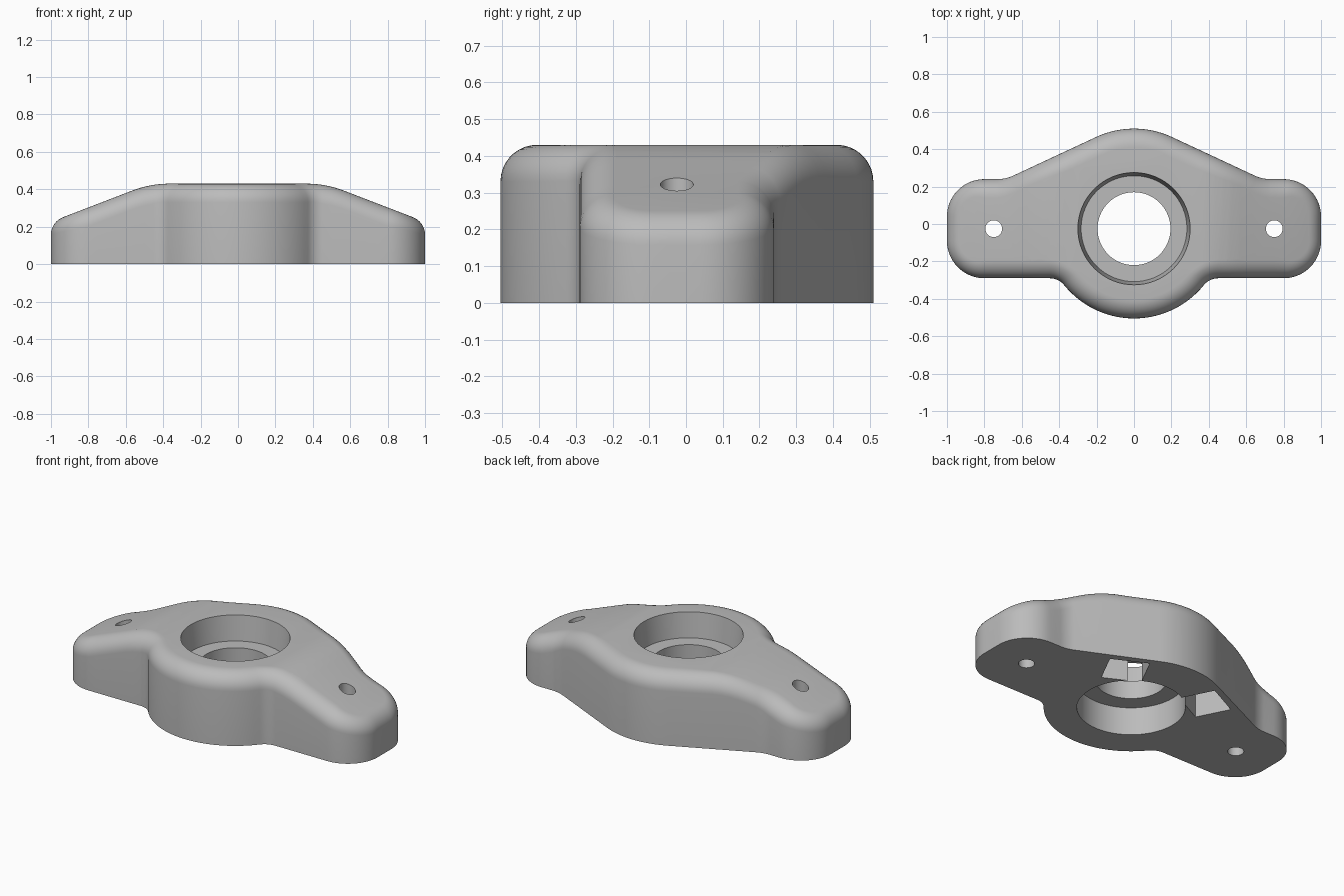
import bpy, bmesh, math
from mathutils import Vector, Matrix

if "Cube" in bpy.data.objects:
    bpy.data.objects.remove(bpy.data.objects["Cube"])

TOP, SLOPE, KNEE_A, KNEE_B = 0.43, 0.385, 0.37, 0.57
ROUND = 0.1
BORE_Y = -0.025

grey = bpy.data.materials.new("plain grey")
grey.use_nodes = True
grey.diffuse_color = (0.5, 0.5, 0.5, 1)
grey.node_tree.nodes["Principled BSDF"].inputs["Base Color"].default_value = (0.5, 0.5, 0.5, 1)


def top_slope(x):
    """Downward slope of the upper surface at x."""
    return SLOPE * min(max((abs(x) - KNEE_A) / (KNEE_B - KNEE_A), 0), 1)


def top_height(x):
    """Flat middle, curved knee, straight sloping ears."""
    a = abs(x)
    bend = min(max(a - KNEE_A, 0), KNEE_B - KNEE_A)
    return TOP - SLOPE * bend ** 2 / (2 * (KNEE_B - KNEE_A)) - SLOPE * max(a - KNEE_B, 0)


def arc(cx, cy, r, start, end, side=1, steps=10):
    """Points on an arc, each with its outward normal."""
    pts = []
    for i in range(steps + 1):
        a = math.radians(start + (end - start) * i / steps)
        n = Vector((math.cos(a), math.sin(a)))
        pts.append((Vector((cx, cy)) + n * r, n * side))
    return pts


def outline():
    """Half outline from back to front, mirrored, with long runs subdivided."""
    half = arc(0, 0.03, 0.48, 90, 65)
    half += arc(0.73, 0.44, 0.2, 245, 270, -1)
    half += arc(0.8, 0.04, 0.2, 90, 0, 1, 14)
    half += arc(0.8, -0.09, 0.2, 0, -90, 1, 14)
    half += arc(0.451, -0.39, 0.1, 90, 141, -1)
    half += arc(0, BORE_Y, 0.48, -39, -90, 1, 14)
    mirrored = [(Vector((-p.x, p.y)), Vector((-n.x, n.y))) for p, n in reversed(half)]
    full = half + mirrored[1:-1]
    dense = []
    for i, (p, n) in enumerate(full):
        q, m = full[(i + 1) % len(full)]
        gap = (q - p).length
        if gap < 0.002:
            continue
        count = max(1, math.ceil(gap / 0.05))
        for k in range(count):
            t = k / count
            dense.append((p.lerp(q, t), n.lerp(m, t).normalized()))
    return dense


def link(bm, name):
    bmesh.ops.recalc_face_normals(bm, faces=bm.faces[:])
    mesh = bpy.data.meshes.new(name)
    bm.to_mesh(mesh)
    bm.free()
    mesh.materials.append(grey)
    obj = bpy.data.objects.new(name, mesh)
    bpy.context.scene.collection.objects.link(obj)
    return obj


# Housing body: vertical wall, rounded upper edge and contoured top
def build_body():
    bm = bmesh.new()
    steps = 9
    rings = [[] for _ in range(steps + 2)]
    for p, n in outline():
        tilt = math.atan(top_slope(p.x) * n.x * (1 if p.x > 0 else -1))
        tangent = ROUND / math.tan((math.pi / 2 + tilt) / 2)
        base = top_height(p.x) - tangent
        rings[0].append(bm.verts.new((p.x, p.y, 0)))
        for i in range(steps + 1):
            a = (math.pi / 2 - tilt) * i / steps
            q = p - n * ROUND * (1 - math.cos(a))
            z = base + ROUND * math.sin(a)
            if i == steps:
                z = top_height(q.x)
            rings[i + 1].append(bm.verts.new((q.x, q.y, z)))
    size = len(rings[0])
    for low, high in zip(rings, rings[1:]):
        for i in range(size):
            j = (i + 1) % size
            bm.faces.new((low[i], low[j], high[j], high[i]))
    bm.faces.new(rings[0])
    # Cap is cut into strips across the knee, then lifted to the top profile
    for v in rings[-1]:
        v.co.z = TOP
    cap = [bm.faces.new(rings[-1])]
    cuts = [KNEE_A + (KNEE_B - KNEE_A) * i / 10 for i in range(11)]
    for x in cuts + [-c for c in cuts]:
        geom = set(cap)
        for f in cap:
            geom.update(f.edges, f.verts)
        cut = bmesh.ops.bisect_plane(bm, geom=list(geom), dist=1e-5,
                                     plane_co=(x, 0, 0), plane_no=(1, 0, 0))
        cap = list({g for g in cut["geom"] if isinstance(g, bmesh.types.BMFace)})
    for v in {v for f in cap for v in f.verts}:
        v.co.z = top_height(v.co.x)
    return link(bm, "flange_housing")


def round_cutter(name, x, y, low, high, r_low, r_high, sides=64):
    bm = bmesh.new()
    bmesh.ops.create_cone(bm, cap_ends=True, segments=sides, radius1=r_low, radius2=r_high,
                          depth=high - low,
                          matrix=Matrix.Translation((x, y, (low + high) / 2)))
    return link(bm, name)


def pocket_cutter(side):
    bm = bmesh.new()
    bmesh.ops.create_cube(bm, size=1, matrix=Matrix.Translation((side * 0.285, 0.268, 0.06))
                          @ Matrix.Rotation(math.radians(-27 * side), 4, 'Z')
                          @ Matrix.Diagonal((0.225, 0.21, 0.32, 1)))
    return link(bm, "pocket_cutter")


body = build_body()
cutters = [
    round_cutter("through_bore", 0, BORE_Y, -0.1, 0.6, 0.195, 0.195),
    round_cutter("upper_recess", 0, BORE_Y, 0.28, 0.48, 0.283, 0.306),
    round_cutter("lower_recess", 0, BORE_Y, -0.1, 0.17, 0.298, 0.298),
]
for side in (1, -1):
    cutters.append(round_cutter("screw_hole", side * 0.75, BORE_Y, -0.1, 0.6, 0.045, 0.045, 32))
    cutters.append(pocket_cutter(side))

# Cut bores, screw holes and underside pockets
bpy.context.view_layer.objects.active = body
for cutter in cutters:
    cutter.hide_render = True
    mod = body.modifiers.new("cut", 'BOOLEAN')
    mod.operation = 'DIFFERENCE'
    mod.solver = 'EXACT'
    mod.object = cutter
    bpy.ops.object.modifier_apply(modifier=mod.name)
    bpy.data.objects.remove(cutter)

bpy.ops.object.select_all(action='DESELECT')
body.select_set(True)
bpy.ops.object.shade_smooth_by_angle(angle=math.radians(30))
